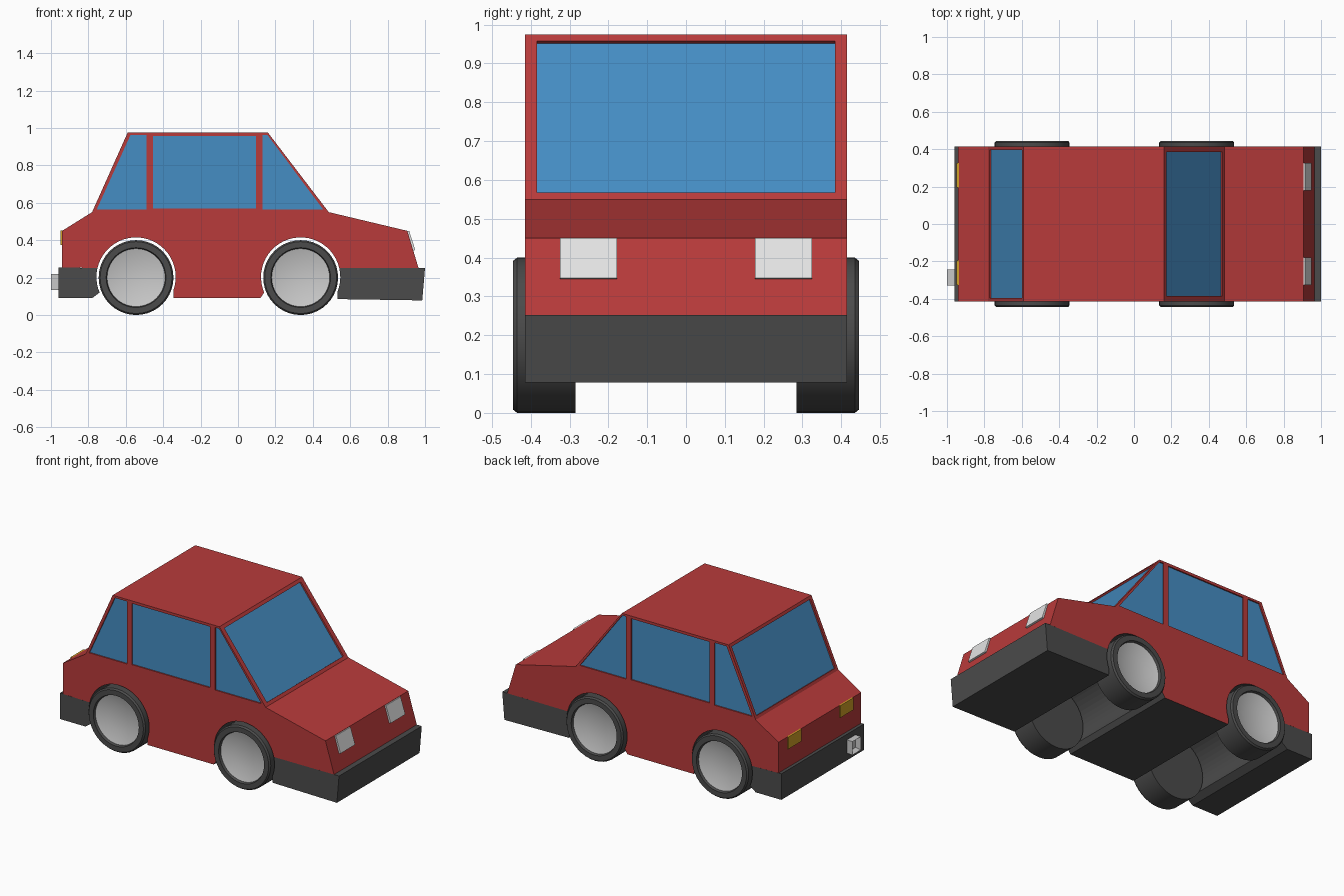
import bpy, bmesh, math
from mathutils import Vector

if "Cube" in bpy.data.objects:
    bpy.data.objects.remove(bpy.data.objects["Cube"])


def mat(name, r, g, b):
    m = bpy.data.materials.new(name)
    m.diffuse_color = (r, g, b, 1)
    m.use_nodes = True
    m.node_tree.nodes["Principled BSDF"].inputs["Base Color"].default_value = m.diffuse_color
    return m


RED = mat("red paint", 0.48, 0.043, 0.043)
DARK = mat("dark grey rubber", 0.07, 0.07, 0.07)
GLASS = mat("blue glass", 0.06, 0.27, 0.55)
LAMP = mat("white lamp", 0.78, 0.78, 0.78)
AMBER = mat("amber lamp", 0.65, 0.36, 0.02)
METAL = mat("light metal", 0.58, 0.58, 0.58)

W = 0.415                      # half width of the body
AXLES = (-0.545, 0.335)
AXLE_Z, ARCH_R = 0.203, 0.212


def finish(name, bm, *mats):
    bmesh.ops.recalc_face_normals(bm, faces=bm.faces)
    me = bpy.data.meshes.new(name)
    bm.to_mesh(me)
    bm.free()
    for m in mats:
        me.materials.append(m)
    ob = bpy.data.objects.new(name, me)
    bpy.context.collection.objects.link(ob)
    return ob


def prism(name, pts, y0, y1, *mats):
    """Extrude a side-view outline (x, z) across y."""
    bm = bmesh.new()
    f = bm.faces.new([bm.verts.new((x, y0, z)) for x, z in pts])
    r = bmesh.ops.extrude_face_region(bm, geom=[f])
    vs = [v for v in r["geom"] if isinstance(v, bmesh.types.BMVert)]
    bmesh.ops.translate(bm, verts=vs, vec=(0, y1 - y0, 0))
    return finish(name, bm, *mats)


def arc(cx, a0, a1, n):
    return [(cx + ARCH_R * math.cos(math.radians(a0 + (a1 - a0) * i / n)),
             AXLE_Z + ARCH_R * math.sin(math.radians(a0 + (a1 - a0) * i / n)))
            for i in range(n + 1)]


def slab(p, q, t0, t1, d0, d1):
    """Quad outline along the line p-q, between two offsets from it."""
    p, q = Vector(p), Vector(q)
    n = Vector((-(q - p).y, (q - p).x)).normalized()
    a, b = p.lerp(q, t0), p.lerp(q, t1)
    return [tuple(a + n * d0), tuple(b + n * d0), tuple(b + n * d1), tuple(a + n * d1)]


# red body shell, with wheel arches cut right through
rear, front = AXLES
top = [(-0.94, 0.255), (-0.94, 0.45), (-0.78, 0.55), (-0.59, 0.975),
       (0.16, 0.975), (0.485, 0.55), (0.905, 0.45), (0.965, 0.252)]
A = 13                         # arch angle where the bumper line meets it
outline = (top + arc(front, A, 203, 26) + [(0.12, 0.09), (-0.345, 0.09)]
           + arc(rear, -20, 180 - A, 26))
body = prism("body", outline, -W, W, RED, DARK)

# window recesses and glass
side_windows = {
    "rear_quarter_window": [(-0.755, 0.565), (-0.49, 0.565), (-0.49, 0.962), (-0.575, 0.962)],
    "door_window": [(-0.455, 0.57), (0.095, 0.57), (0.095, 0.958), (-0.455, 0.958)],
    "front_quarter_window": [(0.13, 0.565), (0.455, 0.565), (0.158, 0.962), (0.13, 0.962)],
}
cutters = []
for name, pts in side_windows.items():
    for s, side in ((-1, "right"), (1, "left")):
        cutters.append(prism("cutter", pts, s * (W - 0.01), s * (W + 0.03), RED))
        prism(side + "_" + name, pts, s * (W - 0.016), s * (W - 0.008), GLASS)
for name, p, q, hw in (("windscreen", (0.485, 0.55), (0.16, 0.975), 0.384),
                       ("rear_window", (-0.59, 0.975), (-0.78, 0.55), 0.395)):
    s = -1                     # outward side of the line p-q
    cutters.append(prism("cutter", slab(p, q, 0.04, 0.96, s * 0.03, -s * 0.012), -hw, hw, RED))
    prism(name, slab(p, q, 0.04, 0.96, -s * 0.01, -s * 0.018), -hw, hw, GLASS)

bpy.context.view_layer.objects.active = body
for c in cutters:
    md = body.modifiers.new("recess", "BOOLEAN")
    md.operation, md.solver, md.object = "DIFFERENCE", "EXACT", c
    bpy.ops.object.modifier_apply(modifier=md.name)
    bpy.data.objects.remove(c)

# arch linings and underside are dark
for f in body.data.polygons:
    c = f.center
    lining = any(math.hypot(c.x - ax, c.z - AXLE_Z) < ARCH_R + 0.01 for ax in AXLES)
    under = f.normal.z < -0.5 and c.z < 0.15
    f.material_index = 1 if abs(f.normal.y) < 0.5 and (lining or under) else 0

# dark bumpers
prism("front_bumper", arc(front, A, -22, 5) + [(0.532, 0.085), (0.985, 0.078), (1.0, 0.252)],
      -W, W, DARK)
prism("rear_bumper", arc(rear, 180 - A, 203, 5) + [(-0.78, 0.09), (-0.96, 0.09), (-0.96, 0.255)],
      -W, W, DARK)

# lamps
for s, side in ((-1, "right"), (1, "left")):
    prism(side + "_headlight", [(0.895, 0.446), (0.915, 0.45), (0.948, 0.347), (0.93, 0.343)],
          s * 0.178, s * 0.325, LAMP)
    prism(side + "_tail_light", [(-0.948, 0.375), (-0.935, 0.375), (-0.935, 0.452), (-0.948, 0.452)],
          s * 0.195, s * 0.325, AMBER)

# square hollow exhaust
bm = bmesh.new()
bmesh.ops.create_cube(bm, size=1)
for v in bm.verts:
    v.co = Vector((-0.97 + v.co.x * 0.06, -0.285 + v.co.y * 0.085, 0.177 + v.co.z * 0.085))
end = min(bm.faces, key=lambda f: f.calc_center_median().x)
bmesh.ops.inset_region(bm, faces=[end], thickness=0.017)
bmesh.ops.translate(bm, verts=end.verts, vec=(0.03, 0, 0))
finish("exhaust", bm, METAL)


# wheels: dark tyre with dished metal hub
def wheel(name, x, s):
    prof = [(0, 0.285), (0.2, 0.285), (0.2, 0.435), (0.192, 0.445), (0.16, 0.445),
            (0.155, 0.43), (0.08, 0.408), (0, 0.408)]
    n = 40
    bm = bmesh.new()
    rings = []
    for r, y in prof:
        if r == 0:
            rings.append([bm.verts.new((x, s * y, 0.2))] * n)
        else:
            rings.append([bm.verts.new((x + r * math.cos(2 * math.pi * i / n), s * y,
                                        0.2 + r * math.sin(2 * math.pi * i / n)))
                          for i in range(n)])
    for k, (a, b) in enumerate(zip(rings, rings[1:])):
        for i in range(n):
            j = (i + 1) % n
            f = bm.faces.new(list(dict.fromkeys((a[i], a[j], b[j], b[i]))))
            f.material_index = 1 if k >= 5 else 0
    ob = finish(name, bm, DARK, METAL)
    bpy.ops.object.select_all(action="DESELECT")
    ob.select_set(True)
    bpy.context.view_layer.objects.active = ob
    bpy.ops.object.shade_smooth_by_angle(angle=math.radians(30))


for x, end_name in zip(AXLES, ("rear", "front")):
    for s, side in ((-1, "right"), (1, "left")):
        wheel(f"{end_name}_{side}_wheel", x, s)
